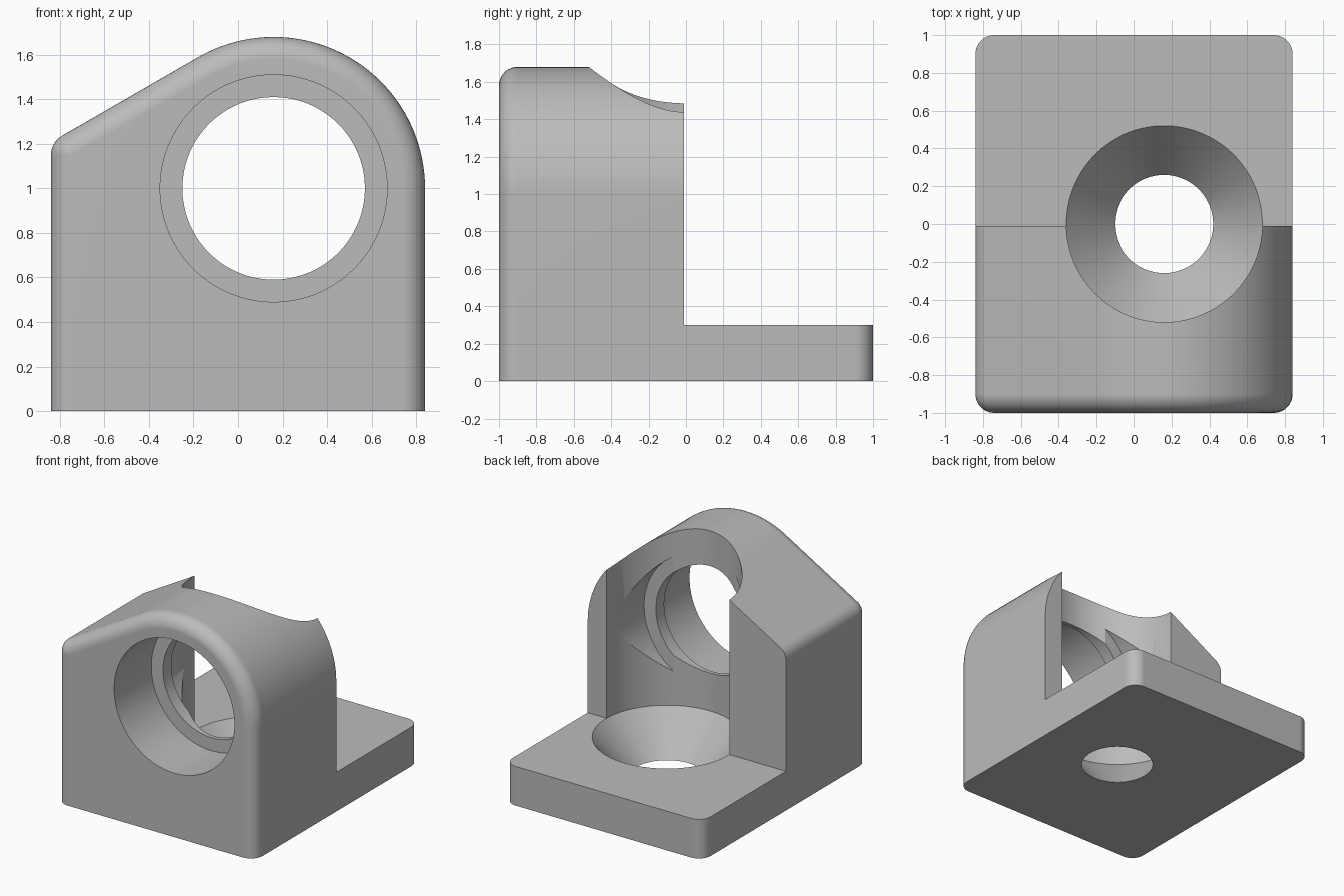
import bpy
import bmesh
from math import sin, cos, radians, pi

if "Cube" in bpy.data.objects:
    bpy.data.objects.remove(bpy.data.objects["Cube"], do_unlink=True)

HALF_W, FILLET, BORE_X, BORE_Z, CROWN = 0.84, 0.1, 0.16, 1.0, 0.68
SEGS = 96

grey = bpy.data.materials.new("plain grey")
grey.use_nodes = True
grey.diffuse_color = (0.5, 0.5, 0.5, 1)
grey.node_tree.nodes["Principled BSDF"].inputs["Base Color"].default_value = (0.5, 0.5, 0.5, 1)


def make_object(name, bm):
    bmesh.ops.remove_doubles(bm, verts=bm.verts, dist=1e-5)
    bmesh.ops.recalc_face_normals(bm, faces=bm.faces)
    mesh = bpy.data.meshes.new(name)
    bm.to_mesh(mesh)
    bm.free()
    mesh.materials.append(grey)
    obj = bpy.data.objects.new(name, mesh)
    bpy.context.collection.objects.link(obj)
    return obj


def loft(bm, rings):
    """Skin a list of closed point rings and cap both ends."""
    loops = [[bm.verts.new(p) for p in ring] for ring in rings]
    n = len(loops[0])
    for a, b in zip(loops, loops[1:]):
        for i in range(n):
            j = (i + 1) % n
            bm.faces.new((a[i], a[j], b[j], b[i]))
    bm.faces.new(loops[0])
    bm.faces.new(loops[-1])


def arc(cx, cz, r, start, end, steps):
    angles = [radians(start + (end - start) * i / steps) for i in range(steps + 1)]
    return [(cx + r * cos(a), cz + r * sin(a)) for a in angles]


def outline(y, inset):
    """Front outline: sloped shoulder on one side, round crown on the other."""
    pts = [(-HALF_W + inset, 0)]
    pts += arc(-HALF_W + FILLET, 1.15, FILLET - inset, 180, 120, 8)
    pts += arc(BORE_X, BORE_Z, CROWN - inset, 120, 0, 40)
    pts += [(HALF_W - inset, 0)]
    return [(x, y, z) for x, z in pts]


def lathe(name, profile, place):
    """Revolve (radius, height) pairs; place maps local coordinates to the model."""
    bm = bmesh.new()
    angles = [2 * pi * (i + 0.5) / SEGS for i in range(SEGS)]
    loft(bm, [[place(r * cos(a), r * sin(a), h) for a in angles] for r, h in profile])
    return make_object(name, bm)


# Solid block with filleted front and back outlines
bm = bmesh.new()
steps = 10
fillet = [(FILLET * (1 - cos(pi / 2 * i / steps)), FILLET * (1 - sin(pi / 2 * i / steps)))
          for i in range(steps + 1)]
front = [outline(-1 + back, inset) for back, inset in fillet]
rear = [outline(1 - back, inset) for back, inset in reversed(fillet)]
loft(bm, front + rear)
bracket = make_object("bracket", bm)

# Space above the base plate
bm = bmesh.new()
loft(bm, [[(-2, y, 0.3), (2, y, 0.3), (2, y, 3), (-2, y, 3)] for y in (-0.01, 2)])
step_cutter = make_object("step_cutter", bm)

# Upright bore with a conical seat through the plate
slope = 0.26 / 0.3
vertical_cutter = lathe(
    "vertical_bore_cutter",
    [(0.26 - 0.1 * slope, -0.1), (0.52, 0.3), (0.52, 2)],
    lambda u, v, h: (BORE_X + u, v, h))

# Cross bore, wide on both sides of a narrow lip
cross_cutter = lathe(
    "cross_bore_cutter",
    [(0.51, -1.2), (0.51, -0.55), (0.41, -0.55), (0.41, -0.45), (0.51, -0.45), (0.51, 0.3)],
    lambda u, v, h: (BORE_X + u, h, BORE_Z + v))

# Cut, then remove the helpers
bpy.ops.object.select_all(action="DESELECT")
bpy.context.view_layer.objects.active = bracket
bracket.select_set(True)
for cutter in (step_cutter, vertical_cutter, cross_cutter):
    cutter.hide_render = True
    mod = bracket.modifiers.new("cut", "BOOLEAN")
    mod.operation = "DIFFERENCE"
    mod.solver = "EXACT"
    mod.object = cutter
    bpy.ops.object.modifier_apply(modifier=mod.name)
    bpy.data.objects.remove(cutter, do_unlink=True)

# Smooth rounds with crisp edges and flat planes
bpy.ops.object.shade_smooth_by_angle(angle=radians(25))
weighted = bracket.modifiers.new("weighted normals", "WEIGHTED_NORMAL")
weighted.keep_sharp = True
